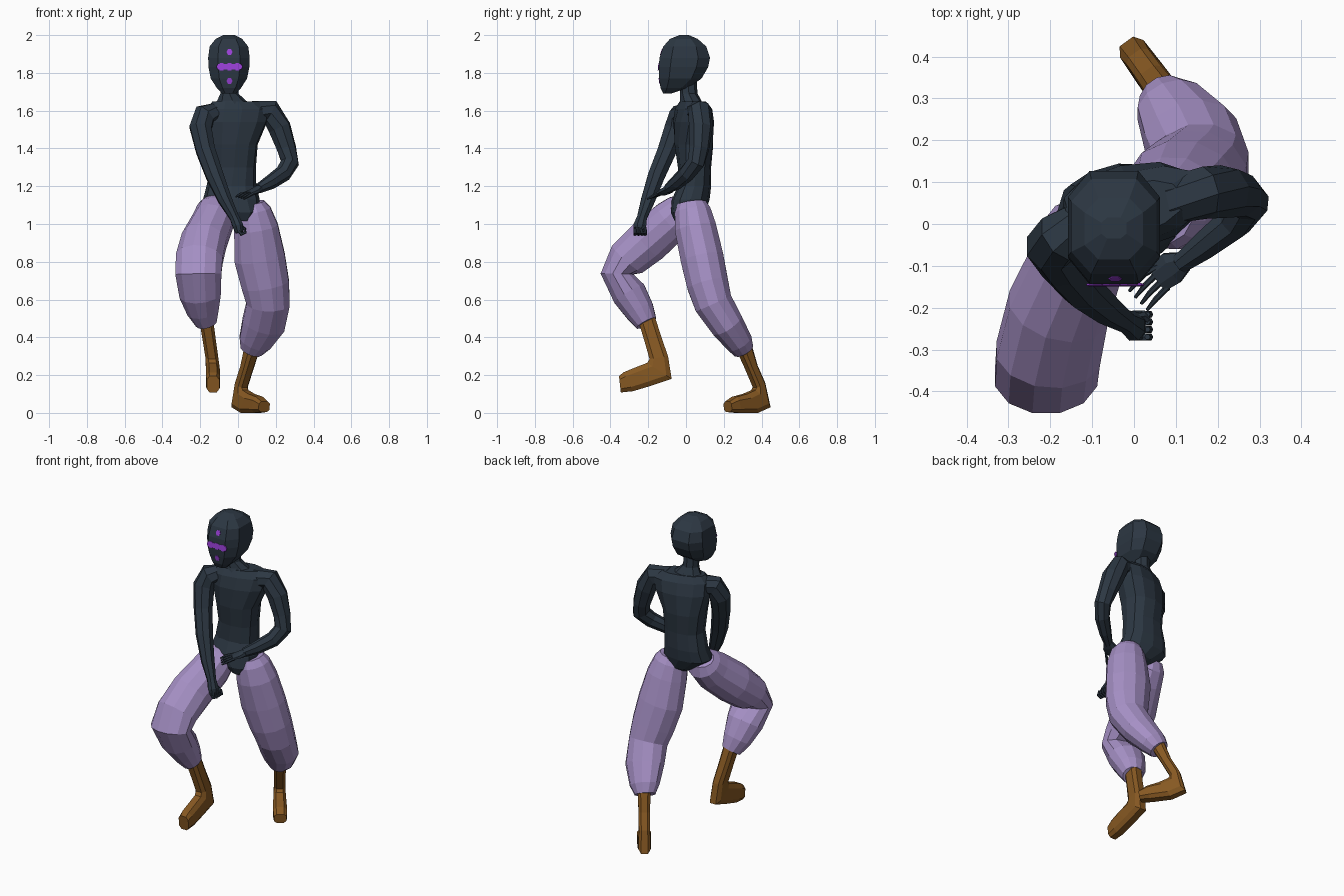
import bpy, bmesh, math
from mathutils import Vector as V


def material(name, rgb):
    m = bpy.data.materials.new(name)
    m.diffuse_color = (*rgb, 1)
    return m


DARK = material("dark slate", (0.025, 0.038, 0.055))
LILAC = material("lilac cloth", (0.38, 0.28, 0.56))
BROWN = material("brown leather", (0.24, 0.098, 0.016))
PURPLE = material("bright purple", (0.32, 0.05, 0.68))


def loft(name, rings, mat, n=10, power=1.0, phase=0.0):
    """Skin a row of closed rings, each given as centre, u half axis, v half axis."""
    def sgn(t):
        return math.copysign(abs(t) ** power, t) if abs(t) > 1e-6 else 0
    pts = [(sgn(math.cos(2 * math.pi * i / n + phase)),
            sgn(math.sin(2 * math.pi * i / n + phase))) for i in range(n)]
    mu = max(abs(p[0]) for p in pts)
    mv = max(abs(p[1]) for p in pts)
    bm = bmesh.new()
    loops = [[bm.verts.new(c + u * (a / mu) + v * (b / mv)) for a, b in pts]
             for c, u, v in rings]
    for lo, hi in zip(loops, loops[1:]):
        for i in range(n):
            j = (i + 1) % n
            bm.faces.new((lo[i], lo[j], hi[j], hi[i]))
    bm.faces.new(loops[0])
    bm.faces.new(loops[-1])
    bmesh.ops.recalc_face_normals(bm, faces=bm.faces)
    me = bpy.data.meshes.new(name)
    bm.to_mesh(me)
    bm.free()
    me.materials.append(mat)
    ob = bpy.data.objects.new(name, me)
    bpy.context.collection.objects.link(ob)
    return ob


def limb(name, path, mat, n=10, ref=(1, 0, 0)):
    """Tube along points (x, y, z, radius along ref, radius across)."""
    pts = [V(p[:3]) for p in path]
    rings = []
    for i, p in enumerate(path):
        t = V()
        if i:
            t += (pts[i] - pts[i - 1]).normalized()
        if i < len(pts) - 1:
            t += (pts[i + 1] - pts[i]).normalized()
        t.normalize()
        u = V(ref)
        u = (u - t * u.dot(t)).normalized()
        rings.append((pts[i], u * p[3], t.cross(u) * p[4]))
    return loft(name, rings, mat, n, phase=math.pi / n)


def level(name, rows, mat, **kw):
    """Stack of level rings: x, y, z, x radius, y radius, turn about z."""
    rings = []
    for x, y, z, rx, ry, a in rows:
        c, s = math.cos(a), math.sin(a)
        rings.append((V((x, y, z)), V((c, s, 0)) * rx, V((-s, c, 0)) * ry))
    return loft(name, rings, mat, **kw)


def boot(name, heel, toe_dir, pairs, lean):
    """Rings span a front and a back point in the plane of the foot."""
    d = V((*toe_dir, 0)).normalized()
    side = V((-d.y, d.x, 0))

    def at(p):
        return V((*heel, p[1])) + d * p[0] + V((lean * max(0, p[1] - 0.25), 0, 0))
    rings = []
    for f, b, w in pairs:
        f, b = at(f), at(b)
        rings.append(((f + b) / 2, (f - b) / 2, side * w))
    loft(name, rings, BROWN, n=8, power=0.65, phase=math.pi / 8)


# Torso and neck
level("torso", [
    (0.025, -0.01, 1.015, 0.04, 0.05, 0), (0.01, 0.01, 1.06, 0.1, 0.09, 0),
    (-0.035, 0.025, 1.13, 0.15, 0.1, 0), (-0.035, 0.045, 1.2, 0.132, 0.088, 0),
    (-0.025, 0.045, 1.3, 0.12, 0.088, 0.05), (-0.025, 0.042, 1.42, 0.13, 0.103, 0.12),
    (-0.01, 0.04, 1.54, 0.168, 0.102, 0.22), (0, 0.04, 1.61, 0.175, 0.085, 0.27),
    (-0.01, 0.035, 1.648, 0.13, 0.06, 0.25)], DARK, n=12, power=0.85)
level("neck", [
    (-0.025, 0.03, 1.62, 0.12, 0.07, 0.2), (-0.035, 0.025, 1.655, 0.075, 0.056, 0.1),
    (-0.045, 0.015, 1.69, 0.048, 0.046, 0), (-0.05, 0.01, 1.78, 0.045, 0.045, 0)], DARK, n=8)

# Head: height, front, back, half width
head_rows = [(1.69, -.12, -.08, .035), (1.72, -.135, .01, .064), (1.77, -.142, .082, .096),
             (1.83, -.145, .117, .108), (1.88, -.14, .127, .11), (1.94, -.12, .107, .102),
             (1.98, -.085, .062, .07), (2.0, -.035, .015, .03)]
head = level("head", [(-0.048, (f + b) / 2, z, w, (b - f) / 2, 0)
                      for z, f, b, w in head_rows], DARK, n=8, power=0.72, phase=math.pi / 8)

# Face marks: thin plates laid onto the head surface
bpy.context.view_layer.update()
marks = [(0, 1.91, .016), (0, 1.757, .016)]
marks += [(dx, 1.832, .019 if i % 2 else .015)
          for i, dx in enumerate((-.054, -.042, -.021, 0, .021, .042, .054))]
for dx, z, r in marks:
    hit, p, nrm, _ = head.ray_cast(V((-0.045 + dx, -1, z)), V((0, 1, 0)))
    if hit:
        u = V((1, 0, 0))
        u = (u - nrm * u.dot(nrm)).normalized()
        v = nrm.cross(u)
        loft("face_mark", [(p - nrm * .002, u * r, v * r), (p + nrm * .003, u * r, v * r)],
             PURPLE, n=6)

# Baggy trouser legs
limb("right_trouser_leg", [
    (-.115, .01, 1.12, .075, .06), (-.115, -.015, 1.08, .1, .095), (-.13, -.075, 1.02, .108, .112),
    (-.18, -.2, .91, .12, .118), (-.205, -.31, .815, .124, .107),
    (-.21, -.365, .735, .122, .087), (-.2, -.30, .63, .11, .092),
    (-.185, -.245, .54, .084, .078), (-.168, -.21, .475, .056, .058)], LILAC, n=12)
limb("left_trouser_leg", [
    (.07, .03, 1.11, .07, .075), (.078, .035, 1.07, .095, .095), (.095, .05, .98, .117, .11),
    (.115, .085, .82, .134, .114), (.145, .115, .68, .126, .11),
    (.16, .145, .58, .114, .102), (.135, .215, .47, .114, .09),
    (.09, .28, .375, .087, .072), (.07, .305, .33, .06, .055)], LILAC, n=12)

# Boots
boot("right_boot", (-.132, -.08), (0, -1), [
    ((.17, .48), (.085, .51), .037), ((.14, .38), (.05, .4), .035),
    ((.113, .285), (.015, .3), .034), ((.125, .265), (-.004, .18), .036),
    ((.19, .24), (.1, .145), .037), ((.25, .215), (.2, .115), .037),
    ((.275, .195), (.265, .108), .033)], -0.15)
boot("left_boot", (-.01, .425), (.59, -.81), [
    ((.18, .33), (.11, .36), .036), ((.13, .24), (.07, .25), .033),
    ((.075, .135), (.02, .16), .032), ((.085, .12), (-.014, .03), .035),
    ((.14, .1), (.07, 0), .038), ((.21, .085), (.19, 0), .04),
    ((.255, .06), (.25, .005), .036)], 0)

# Arms
limb("right_arm", [
    (-.1, .01, 1.59, .05, .05), (-.175, -.03, 1.575, .06, .058),
    (-.198, -.055, 1.51, .058, .058), (-.172, -.1, 1.39, .05, .05),
    (-.125, -.155, 1.26, .046, .045), (-.07, -.2, 1.13, .036, .037),
    (-.02, -.233, 1.035, .024, .026), (0, -.245, .99, .028, .034),
    (.008, -.247, .955, .02, .03)], DARK, n=8)
limb("left_arm", [
    (.08, .055, 1.595, .055, .055), (.17, .075, 1.595, .058, .06),
    (.22, .078, 1.51, .06, .056), (.257, .07, 1.4, .05, .048),
    (.275, .052, 1.325, .044, .047), (.24, .005, 1.268, .04, .042),
    (.17, -.05, 1.22, .033, .036), (.11, -.095, 1.188, .023, .025)],
    DARK, n=8, ref=(.6, -.8, 0))

# Right hand: curled fingers
for i in range(4):
    y = -.27 + .018 * i
    limb("right_finger", [(.0, y, .968, .009, .01), (.018, y, .946, .009, .01),
                          (.038, y, .955, .008, .009), (.032, y, .982, .006, .007)],
         DARK, n=6, ref=(0, 1, 0))
limb("right_thumb", [(-.01, -.225, 1.01, .01, .01), (.022, -.22, .985, .009, .009),
                     (.04, -.235, .972, .006, .006)], DARK, n=6, ref=(0, 1, 0))

# Left hand: flat palm and open fingers
limb("left_palm", [(.12, -.09, 1.19, .02, .024), (.09, -.105, 1.175, .017, .04),
                   (.055, -.13, 1.16, .011, .036)], DARK, n=8, ref=(0, 0, 1))
for i in range(4):
    k = i - 1.5
    x, y = .06 + .014 * k, -.128 - .015 * k
    limb("left_finger", [(x, y, 1.162, .008, .008),
                         (x - .028, y - .028, 1.152 - .004 * k, .007, .007),
                         (x - .05, y - .055, 1.138 - .004 * k, .004, .004)],
         DARK, n=6, ref=(0, 0, 1))
limb("left_thumb", [(.09, -.09, 1.18, .01, .01), (.05, -.105, 1.168, .008, .008),
                    (.01, -.13, 1.155, .005, .005)], DARK, n=6, ref=(0, 0, 1))
